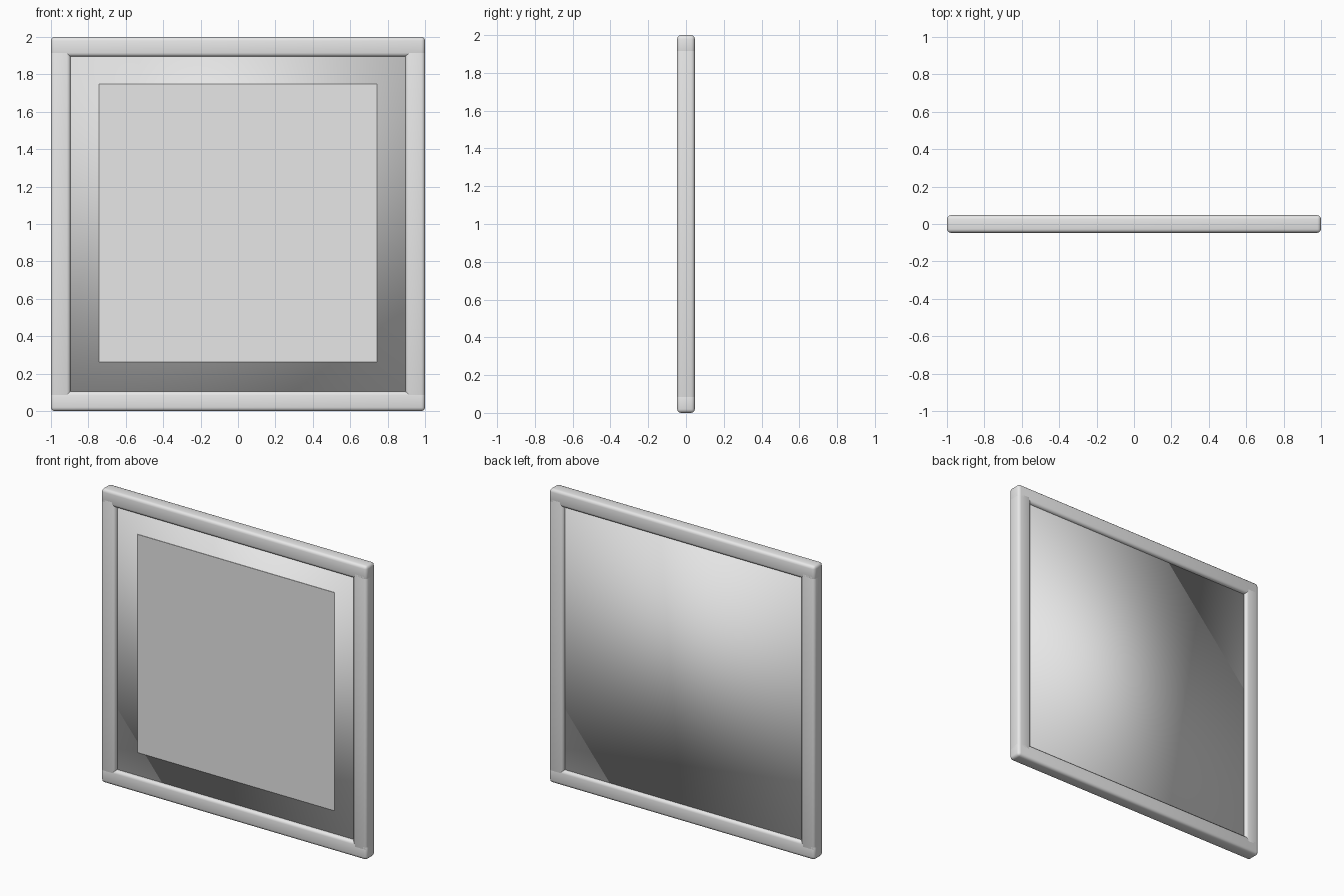
import bpy

cube = bpy.data.objects.get("Cube")
if cube:
    bpy.data.objects.remove(cube, do_unlink=True)

DEPTH = 0.094      # frame thickness
BAR = 0.105        # frame bar width

# Single light grey colour
grey = bpy.data.materials.new("light_grey")
grey.use_nodes = True
grey.diffuse_color = (0.8, 0.8, 0.8, 1)
grey.node_tree.nodes["Principled BSDF"].inputs["Base Color"].default_value = (0.8, 0.8, 0.8, 1)


def box(name, centre, size, bevel=0.0, smooth=True):
    bpy.ops.mesh.primitive_cube_add(size=1, location=centre)
    ob = bpy.context.object
    ob.name = name
    ob.scale = size
    bpy.ops.object.transform_apply(location=False, rotation=False, scale=True)
    ob.data.materials.append(grey)
    if bevel:
        mod = ob.modifiers.new("rounding", "BEVEL")
        mod.width = bevel
        mod.segments = 3
    if smooth:
        bpy.ops.object.shade_smooth()
    return ob


# Rounded rails across the top and bottom
for name, z in (("bottom_rail", BAR / 2), ("top_rail", 2 - BAR / 2)):
    box(name, (0, 0, z), (2, DEPTH, BAR), 0.02)

# Rounded stiles, their ends tucked into the rails
for name, side in (("left_stile", 1), ("right_stile", -1)):
    box(name, (side * (1 - BAR / 2), 0, 1), (BAR, DEPTH, 2 - BAR), 0.02)

# Soft-shaded backing panel recessed on both faces
box("backing_panel", (0, 0.002, 1), (1.8, 0.044, 1.8))

# Thin flat picture on the front of the panel
box("picture_sheet", (0, -0.021, 1.005), (1.485, 0.004, 1.485), smooth=False)
